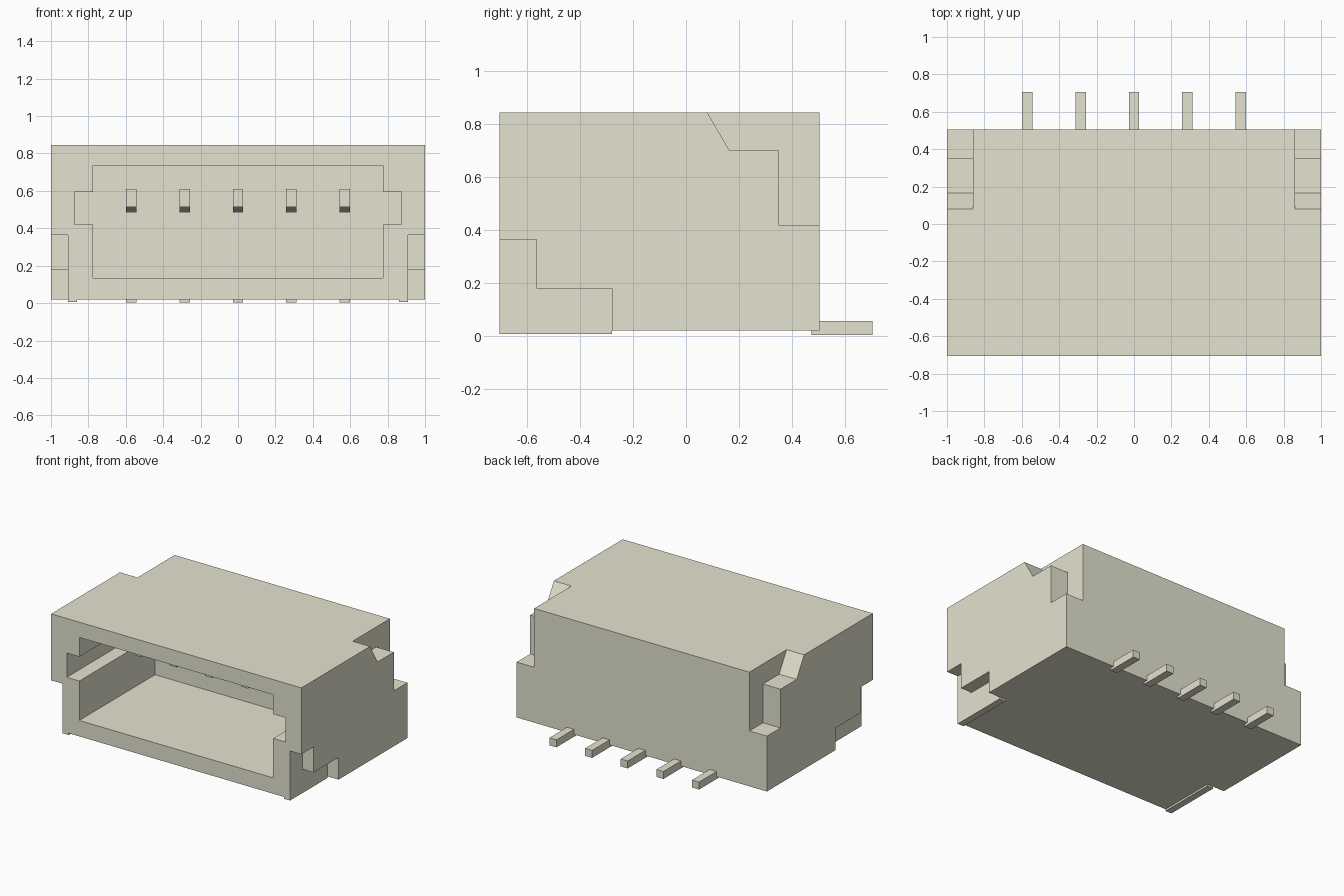
import bpy
import bmesh
from mathutils import Vector

cube = bpy.data.objects.get("Cube")
if cube:
    bpy.data.objects.remove(cube, do_unlink=True)

ivory = bpy.data.materials.new("ivory plastic")
ivory.use_nodes = True
colour = (0.778, 0.77, 0.626, 1)
ivory.diffuse_color = colour
ivory.node_tree.nodes["Principled BSDF"].inputs["Base Color"].default_value = colour


def prism(name, profile, axis, start, end):
    """Extrude a flat profile along x (profile is y, z) or y (profile is x, z)."""
    bm = bmesh.new()
    place = (lambda a, b: (start, a, b)) if axis == "x" else (lambda a, b: (a, start, b))
    face = bm.faces.new([bm.verts.new(place(a, b)) for a, b in profile])
    result = bmesh.ops.extrude_face_region(bm, geom=[face])
    step = Vector((end - start, 0, 0)) if axis == "x" else Vector((0, end - start, 0))
    moved = [g for g in result["geom"] if isinstance(g, bmesh.types.BMVert)]
    bmesh.ops.translate(bm, verts=moved, vec=step)
    bmesh.ops.recalc_face_normals(bm, faces=bm.faces)
    mesh = bpy.data.meshes.new(name)
    bm.to_mesh(mesh)
    bm.free()
    mesh.materials.append(ivory)
    obj = bpy.data.objects.new(name, mesh)
    bpy.context.collection.objects.link(obj)
    return obj


def rect(a0, a1, b0, b1):
    return [(a0, b0), (a1, b0), (a1, b1), (a0, b1)]


def cut(target, cutter):
    """Subtract the cutter and throw it away."""
    cutter.hide_render = True
    mod = target.modifiers.new("cut", "BOOLEAN")
    mod.operation = "DIFFERENCE"
    mod.solver = "EXACT"
    mod.object = cutter
    bpy.context.view_layer.objects.active = target
    bpy.ops.object.modifier_apply(modifier=mod.name)
    bpy.data.objects.remove(cutter, do_unlink=True)


FRONT, BACK, BASE, TOP = -0.705, 0.505, 0.02, 0.845
CAVITY_END = 0.16

# Housing block
housing = prism("housing", rect(-1, 1, BASE, TOP), "y", FRONT, BACK)

# Front socket with a key slot on each side
half = [(0.775, 0.135), (0.775, 0.42), (0.875, 0.42),
        (0.875, 0.595), (0.775, 0.595), (0.775, 0.735)]
socket = half + [(-x, z) for x, z in reversed(half)]
cut(housing, prism("socket_cutter", socket, "y", FRONT - 0.1, CAVITY_END))

# Stepped recesses low at the front and high at the back, on both sides
low = [(-0.8, -0.1), (-0.28, -0.1), (-0.28, 0.18),
       (-0.565, 0.18), (-0.565, 0.365), (-0.8, 0.365)]
high = [(0.6, 0.42), (0.6, 0.99), (-0.005, 0.99),
        (0.08, TOP), (0.165, 0.70), (0.35, 0.70), (0.35, 0.42)]
for side in (1, -1):
    cut(housing, prism("low_cutter", low, "x", side * 0.91, side * 1.1))
    cut(housing, prism("high_cutter", high, "x", side * 0.86, side * 1.1))

# Mounting feet
for side, label in ((1, "left"), (-1, "right")):
    prism(label + "_foot", rect(FRONT, -0.28, 0.007, BASE + 0.01),
          "x", side * 0.86, side * 0.91)

# Contact pins in the socket, and solder tails behind
blade = [(-0.335, 0.515), (CAVITY_END + 0.05, 0.48),
         (CAVITY_END + 0.05, 0.61), (-0.335, 0.61)]
for i in range(5):
    x = (i - 2) * 0.285
    prism(f"contact_pin_{i + 1}", blade, "x", x - 0.028, x + 0.028)
    prism(f"solder_tail_{i + 1}", rect(0.475, 0.705, 0.003, 0.057),
          "x", x - 0.028, x + 0.028)
